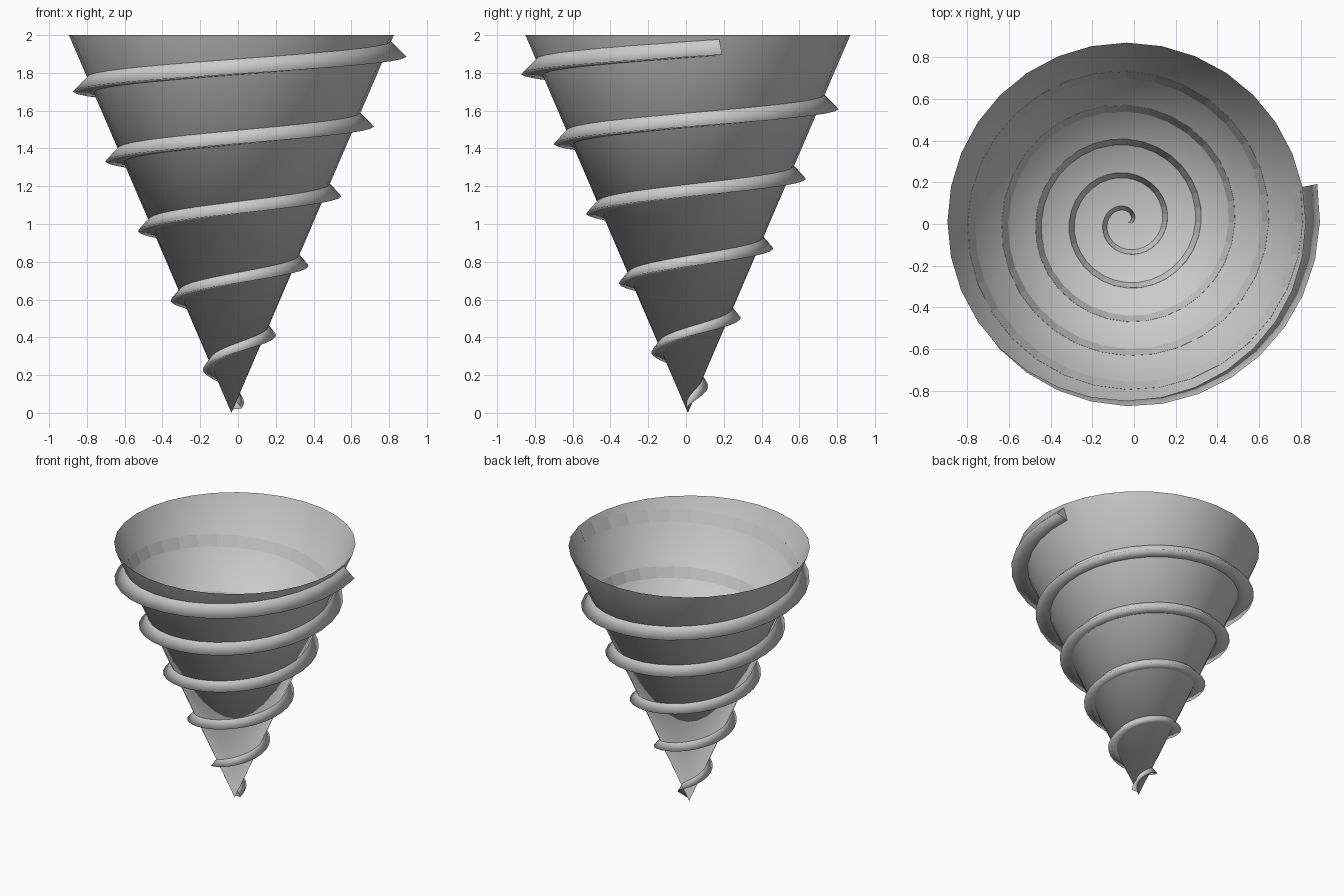
import bpy, bmesh, math

if "Cube" in bpy.data.objects:
    bpy.data.objects.remove(bpy.data.objects["Cube"])

CX, CY = -0.035, 0.01      # axis of the cone
SLOPE = 0.43               # cone radius per unit of height
SIDES = 32
PITCH = 0.37

steel = bpy.data.materials.new("steel_grey")
steel.diffuse_color = (0.6, 0.6, 0.6, 1)
steel.use_nodes = True
steel.node_tree.nodes["Principled BSDF"].inputs["Base Color"].default_value = steel.diffuse_color


def finish(name, bm):
    bmesh.ops.recalc_face_normals(bm, faces=bm.faces)
    mesh = bpy.data.meshes.new(name)
    bm.to_mesh(mesh)
    bm.free()
    mesh.materials.append(steel)
    obj = bpy.data.objects.new(name, mesh)
    bpy.context.collection.objects.link(obj)
    return obj


def point(bm, r, a, z):
    return bm.verts.new((CX + r * math.cos(a), CY + r * math.sin(a), z))


# Open-topped cone shell, a smooth fan from a single apex
bm = bmesh.new()
apex = bm.verts.new((CX, CY, 0))
rim = [point(bm, 2 * SLOPE, 2 * math.pi * i / SIDES, 2) for i in range(SIDES)]
for i in range(SIDES):
    bm.faces.new((apex, rim[i], rim[(i + 1) % SIDES])).smooth = True
finish("cone_shell", bm)

# Screw thread: a pointed section swept up the cone
bm = bmesh.new()
rings = []
for i in range(-1, 5 * SIDES + 2):
    a = 2 * math.pi * i / SIDES
    z = 0.035 + PITCH * i / SIDES
    top, low = z + 0.04 + 0.022 * z, z - 0.005
    rings.append((point(bm, SLOPE * top - 0.001, a, top),
                  point(bm, 0.045 + 0.468 * z, a, z),
                  point(bm, max(SLOPE * low - 0.001, 0.001), a, low)))
for p, q in zip(rings, rings[1:]):
    for k in range(3):
        n = (k + 1) % 3
        bm.faces.new((p[k], q[k], q[n], p[n])).smooth = k < 2
bm.faces.new(rings[0])
bm.faces.new(rings[-1])
finish("screw_thread", bm)
